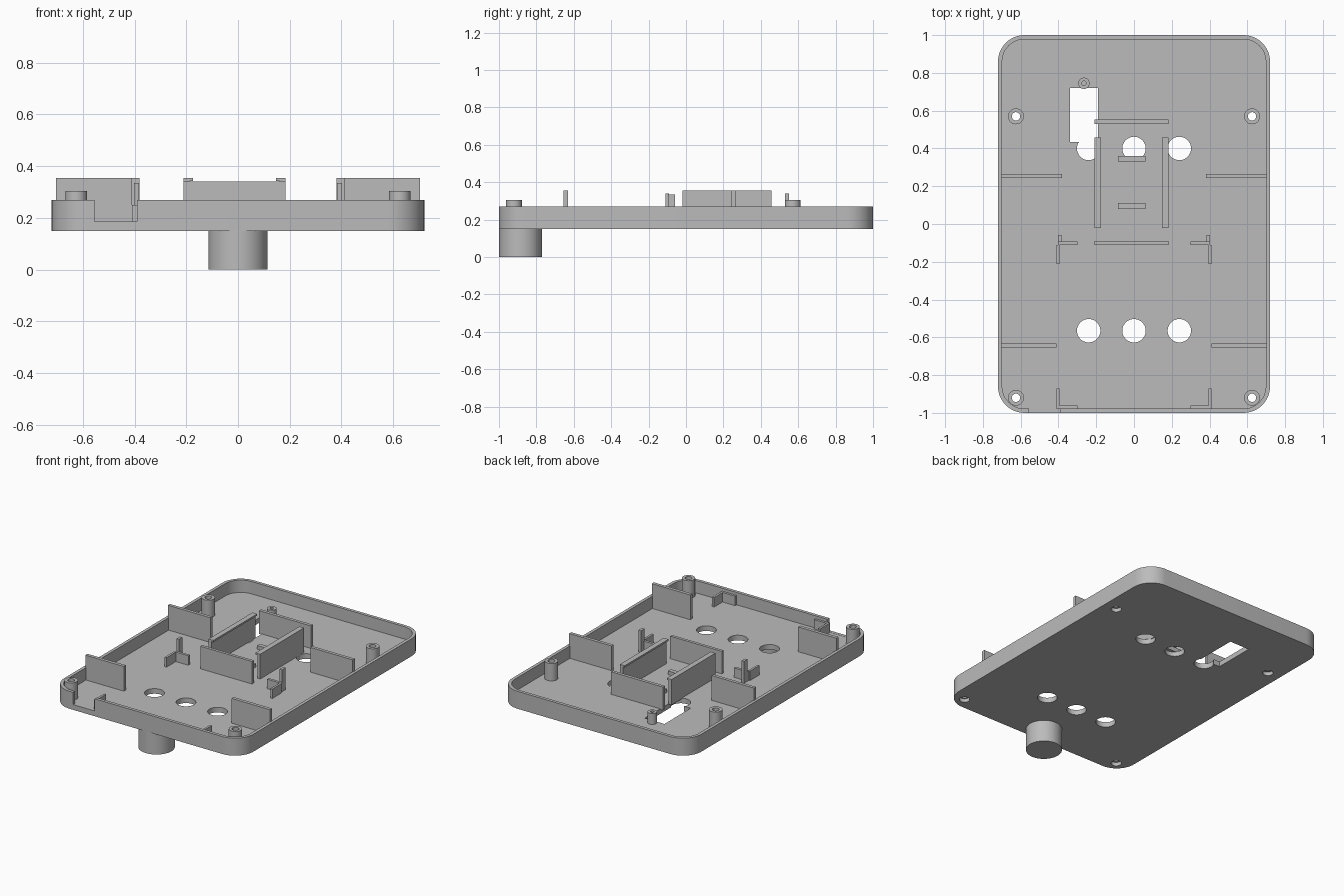
import bpy, bmesh
from math import cos, sin, pi

old = bpy.data.objects.get("Cube")
if old:
    bpy.data.objects.remove(old)

grey = bpy.data.materials.new("plastic_grey")
grey.use_nodes = True
colour = (0.5, 0.5, 0.5, 1)
grey.diffuse_color = colour
grey.node_tree.nodes["Principled BSDF"].inputs["Base Color"].default_value = colour

BASE, FLOOR, RIM = 0.15, 0.185, 0.27


def make(name, bm):
    bmesh.ops.recalc_face_normals(bm, faces=bm.faces)
    mesh = bpy.data.meshes.new(name)
    bm.to_mesh(mesh)
    bm.free()
    mesh.materials.append(grey)
    ob = bpy.data.objects.new(name, mesh)
    bpy.context.collection.objects.link(ob)
    return ob


def prism(name, outline, z0, z1):
    bm = bmesh.new()
    face = bm.faces.new([bm.verts.new((x, y, z0)) for x, y in outline])
    top = bmesh.ops.extrude_face_region(bm, geom=[face])["geom"]
    verts = [v for v in top if isinstance(v, bmesh.types.BMVert)]
    bmesh.ops.translate(bm, verts=verts, vec=(0, 0, z1 - z0))
    return make(name, bm)


def box(name, x0, x1, y0, y1, z0, z1):
    return prism(name, [(x0, y0), (x1, y0), (x1, y1), (x0, y1)], z0, z1)


def ring(x, y, r, n=48):
    return [(x + r * cos(2 * pi * i / n), y + r * sin(2 * pi * i / n)) for i in range(n)]


def rounded(hx, hy, r, n=12):
    pts = []
    for k, (sx, sy) in enumerate([(1, 1), (-1, 1), (-1, -1), (1, -1)]):
        for i in range(n + 1):
            a = (k + i / n) * pi / 2
            pts.append((sx * (hx - r) + r * cos(a), sy * (hy - r) + r * sin(a)))
    return pts


def smooth(ob):
    bpy.ops.object.select_all(action='DESELECT')
    ob.select_set(True)
    bpy.context.view_layer.objects.active = ob
    bpy.ops.object.shade_smooth_by_angle(angle=0.6)


def tube(name, x, y, r, bore, z0, z1, bore_floor=None):
    # revolve a closed wall section, or a cup section when the bore is blind
    bm = bmesh.new()
    if bore_floor is None:
        section = [(bore, z0), (r, z0), (r, z1), (bore, z1), (bore, z0)]
    else:
        section = [(0, z0), (r, z0), (r, z1), (bore, z1), (bore, bore_floor), (0, bore_floor)]
    verts = [bm.verts.new((a, 0, z)) for a, z in section]
    edges = [bm.edges.new(pair) for pair in zip(verts, verts[1:])]
    bmesh.ops.spin(bm, geom=verts + edges, cent=(0, 0, 0), axis=(0, 0, 1),
                   angle=2 * pi, steps=48)
    bmesh.ops.remove_doubles(bm, verts=bm.verts, dist=0.0001)
    bmesh.ops.translate(bm, verts=bm.verts, vec=(x, y, 0))
    ob = make(name, bm)
    smooth(ob)
    return ob


# Tray body with cavity, window, button holes, screw holes and cable notch
body = prism("tray_body", rounded(0.72, 1.0, 0.14), BASE, RIM)
posts = [(x, y) for x in (-0.625, 0.625) for y in (0.57, -0.92)]
cutters = [
    prism("cavity_cutter", rounded(0.698, 0.978, 0.118), FLOOR, 0.5),
    box("window_cutter", -0.34, -0.19, 0.435, 0.72, 0.1, 0.22),
    box("notch_cutter", -0.555, -0.39, -1.1, -0.95, FLOOR + 0.001, 0.5),
]
for x in (-0.24, 0, 0.24):
    for y in (0.4, -0.565):
        cutters.append(prism("button_hole_cutter", ring(x, y, 0.062), 0.1, 0.23))
for x, y in posts:
    cutters.append(prism("screw_hole_cutter", ring(x, y, 0.033), 0.1, 0.24))
for cutter in cutters:
    mod = body.modifiers.new("cut", 'BOOLEAN')
    mod.operation = 'DIFFERENCE'
    mod.solver = 'EXACT'
    mod.object = cutter
bpy.context.view_layer.update()
cut_mesh = bpy.data.meshes.new_from_object(
    body.evaluated_get(bpy.context.evaluated_depsgraph_get()))
body.modifiers.clear()
body.data = cut_mesh
for cutter in cutters:
    bpy.data.objects.remove(cutter)
smooth(body)

# Screw posts, small mounting post and the pipe underneath
for x, y in posts:
    tube("screw_post", x, y, 0.042, 0.022, BASE + 0.025, 0.305)
tube("small_post", -0.265, 0.745, 0.03, 0.012, BASE + 0.01, 0.26, FLOOR)
tube("pipe_socket", 0, -0.885, 0.114, 0.083, 0, BASE + 0.005, BASE - 0.001)

# Central holder: end plates, hooked side rails and low supports
Z = FLOOR - 0.005
box("holder_front_plate", -0.21, 0.183, -0.11, -0.09, Z, 0.34)
box("holder_back_plate", -0.21, 0.183, 0.53, 0.552, Z, 0.34)
for side in (-1, 1):
    x_out = -0.0135 + side * 0.1965
    for name, w, z0, z1 in (("holder_rail", 0.022, Z, 0.345), ("holder_rail_lip", 0.036, 0.343, 0.355)):
        x0, x1 = sorted((x_out, x_out - side * w))
        box(name, x0, x1, -0.02, 0.457, z0, z1)
for y in (0.08, 0.33):
    box("holder_support", -0.085, 0.06, y, y + 0.03, Z, 0.21)


# Mirrored ribs and corner brackets
def pair(name, x0, x1, y0, y1, z1):
    box("left_" + name, x0, x1, y0, y1, Z, z1)
    box("right_" + name, -x1, -x0, y0, y1, Z, z1)


pair("back_rib", 0.38, 0.703, 0.243, 0.265, 0.355)
pair("front_rib", 0.41, 0.703, -0.655, -0.632, 0.355)
pair("bracket_stop", 0.383, 0.402, -0.095, -0.058, 0.335)
pair("bracket_cross", 0.30, 0.402, -0.111, -0.093, 0.25)
pair("bracket_arm", 0.395, 0.41, -0.213, -0.111, 0.25)
pair("front_bracket_cross", 0.30, 0.41, -0.98, -0.962, 0.25)
pair("front_bracket_arm", 0.395, 0.41, -0.965, -0.87, 0.25)
